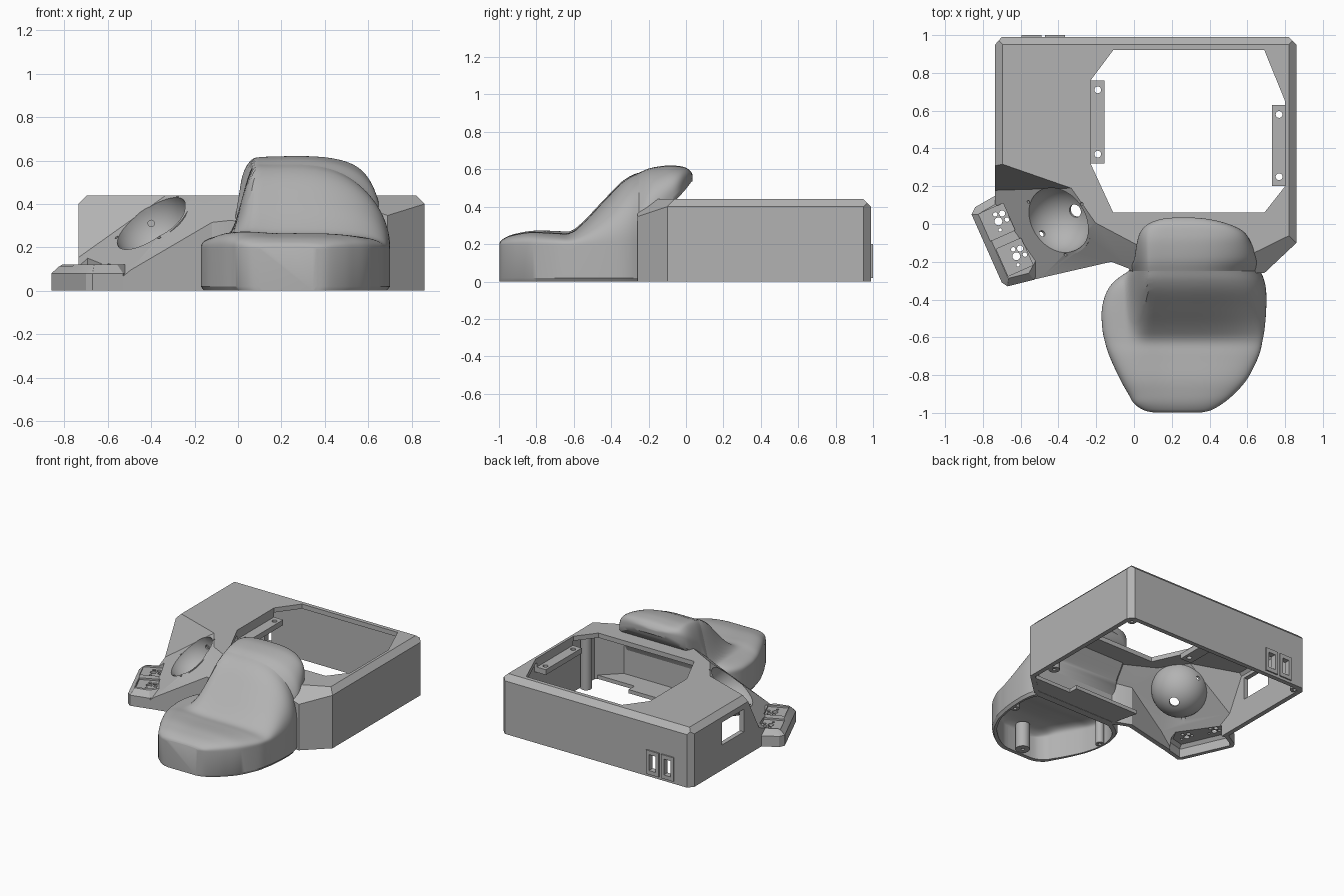
import bpy, bmesh, math
from mathutils import Vector, Matrix

if "Cube" in bpy.data.objects:
    bpy.data.objects.remove(bpy.data.objects["Cube"])

grey = bpy.data.materials.new("plain grey")
grey.use_nodes = True
grey.diffuse_color = (0.45, 0.45, 0.45, 1)
grey.node_tree.nodes["Principled BSDF"].inputs["Base Color"].default_value = (0.45, 0.45, 0.45, 1)

UP = Vector((0, 0, 1))
WALL = 0.035


def finish(bm, name):
    bmesh.ops.recalc_face_normals(bm, faces=bm.faces)
    mesh = bpy.data.meshes.new(name)
    bm.to_mesh(mesh)
    bm.free()
    mesh.materials.append(grey)
    ob = bpy.data.objects.new(name, mesh)
    bpy.context.scene.collection.objects.link(ob)
    return ob


def combine(target, tool, operation="DIFFERENCE"):
    mod = target.modifiers.new("combine", "BOOLEAN")
    mod.operation, mod.object, mod.solver = operation, tool, "EXACT"
    with bpy.context.temp_override(object=target, active_object=target):
        bpy.ops.object.modifier_apply(modifier=mod.name)
    bpy.data.objects.remove(tool)


def smooth(ob):
    bpy.ops.object.select_all(action="DESELECT")
    ob.select_set(True)
    bpy.context.view_layer.objects.active = ob
    bpy.ops.object.shade_smooth_by_angle(angle=math.radians(32))


def inset(pts, d):
    # mitred inward offset of a counter-clockwise outline
    out = []
    for i, p in enumerate(pts):
        p, a, b = Vector(p), Vector(pts[i - 1]), Vector(pts[(i + 1) % len(pts)])
        e, f = (p - a).normalized(), (b - p).normalized()
        n, m = Vector((-e.y, e.x)), Vector((-f.y, f.x))
        out.append(p + (n + m) * d / (1 + n.dot(m)))
    return out


def clip(bm, co, no):
    bmesh.ops.bisect_plane(bm, geom=bm.verts[:] + bm.edges[:] + bm.faces[:],
                           plane_co=co, plane_no=no, clear_outer=True)
    bmesh.ops.holes_fill(bm, edges=[e for e in bm.edges if e.is_boundary], sides=0)


def block(name, outline, z0, z1, planes=(), d=0.0):
    # extruded outline trimmed by planes, everything but the base moved in by d
    bm = bmesh.new()
    face = bm.faces.new([bm.verts.new((p.x, p.y, z0)) for p in inset(outline, d)])
    top = bmesh.ops.extrude_face_region(bm, geom=[face])["geom"]
    for v in top:
        if isinstance(v, bmesh.types.BMVert):
            v.co.z = z1 - d
    for co, no in planes:
        clip(bm, co - no * d, no)
    return finish(bm, name)


def box(name, lo, hi):
    return block(name, [(lo[0], lo[1]), (hi[0], lo[1]), (hi[0], hi[1]), (lo[0], hi[1])], lo[2], hi[2])


def cylinder(name, co, axis, r, depth, segments=24):
    bm = bmesh.new()
    rot = UP.rotation_difference(Vector(axis)).to_matrix().to_4x4()
    bmesh.ops.create_cone(bm, cap_ends=True, segments=segments, radius1=r, radius2=r,
                          depth=depth, matrix=Matrix.Translation(co) @ rot)
    return finish(bm, name)


def ball(name, co, r, plane):
    bm = bmesh.new()
    bmesh.ops.create_uvsphere(bm, u_segments=48, v_segments=24, radius=r, matrix=Matrix.Translation(co))
    clip(bm, *plane)
    return finish(bm, name)


def edge_chamfer(p, q, z):
    o = Vector((q[1] - p[1], p[0] - q[0], 0)).normalized()
    return Vector((*p, z)), (o + UP).normalized()


def plane3(a, b, c):
    a, b, c = Vector(a), Vector(b), Vector(c)
    n = (b - a).cross(c - a).normalized()
    return a, n if n.z > 0 else -n


# Housing: outer solid, sloped corner cut away, then hollowed from below
house = [(-.735, .95), (-.735, .05), (-.60, -.31), (-.12, -.20), (-.03, -.235), (0, -.26),
         (.69, -.26), (.86, -.10), (.86, .95), (.82, .99), (-.70, .99)]
house_planes = [edge_chamfer((-.735, .9), (-.735, 0), .40), edge_chamfer((.86, 0), (.86, .9), .40),
                edge_chamfer((.8, .99), (-.7, .99), .40),
                plane3((.86, -.10, .40), (.69, -.27, .34), (.60, -.17, .44)),
                plane3((-.5, -.29, .09), (-.12, -.20, .315), (-.45, -.20, .18))]
cup = Vector((-.40, .02, .31))
slope_n = Vector((-.53, -.37, .76)).normalized()
steep = plane3((-.735, .33, .44), (-.39, .21, .44), (-.735, .15, .10))
wedge_planes = [(cup, -slope_n), (steep[0], -steep[1])]
square = [(-2, -2), (2, -2), (2, 2), (-2, 2)]

tray = [(-.86, .05), (-.70, -.31), (-.67, -.33), (-.53, -.295), (-.45, -.15), (-.62, .14),
        (-.735, .15), (-.84, .09)]
tray_planes = [edge_chamfer(tray[i], tray[(i + 1) % 8], .08) for i in (0, 1, 2, 3, 6, 7)]

housing = block("housing", house, 0, .44, house_planes)
combine(housing, block("wedge", square, -.5, 1, wedge_planes))
combine(housing, block("tray", tray, 0, .12, tray_planes), "UNION")
hollow = block("hollow", house, -.1, .44, house_planes, WALL)
combine(hollow, block("inner_wedge", square, -.6, 1, wedge_planes, -WALL))
combine(housing, hollow)
combine(housing, block("tray_hollow", tray, -.1, .12, tray_planes, .03))

# Octagonal opening in the roof
opening = [(-.23, .76), (-.23, .32), (-.11, .06), (.69, .06), (.80, .20), (.80, .65), (.69, .92), (-.11, .92)]
combine(housing, block("opening", opening, .30, .6))

# Ball cup on the slope
combine(housing, ball("cup_shell", cup, .20, (cup - slope_n * .01, slope_n)), "UNION")
combine(housing, ball("cup_space", cup, .185, (cup + slope_n * .01, slope_n)))
combine(housing, cylinder("cup_mouth", cup + slope_n * .15, slope_n, .184, .3, 48))
for way, r in ((Vector((.09, .05, -.153)), .035), (Vector((-.085, -.07, -.145)), .017), (Vector((0, 1, 0)), .015)):
    combine(housing, cylinder("cup_hole", cup + way.normalized() * .2, way, r, .12))
side = slope_n.cross(UP).normalized()
for k in range(3):
    out = Matrix.Rotation(math.radians(120 * k + 30), 3, slope_n) @ side
    combine(housing, cylinder("rim_hole", cup + out * .197, slope_n, .008, .04, 12))

# Key recesses in the low tray
along, across = Vector((.406, -.914, 0)), Vector((.914, .406, 0))
for centre in (Vector((-.727, .01, .12)), Vector((-.632, -.175, .12))):
    corners = [centre + across * (.072 * i) + along * (.078 * j) for i, j in ((-1, 1), (1, 1), (1, -1), (-1, -1))]
    combine(housing, block("key_recess", [c.xy for c in corners], .107, .2))
    for i, j, r in ((.01, 0, .021), (.045, -.03, .016), (.01, -.04, .012), (.055, .01, .012), (0, .045, .009)):
        combine(housing, cylinder("key_hole", centre + across * i + along * j, UP, r, .1, 16))

# Side window and rear sockets
combine(housing, box("window", (-.8, .36, .19), (-.65, .62, .36)))
for x in (-.543, -.418):
    combine(housing, box("socket_frame", (x - .052, .97, .02), (x + .052, 1.0, .20)), "UNION")
    combine(housing, box("socket_hole", (x - .028, .9, .05), (x + .028, 1.1, .17)))
smooth(housing)

# Floor plate behind the palm pad, stepped on one side
block("floor_plate", [(0, -.24), (.68, -.24), (.83, -.10), (.5, -.10), (.5, -.03), (-.05, -.03)], .002, .03)

# Screw brackets beside the opening
for name, x0, x1, y0, y1, hx, wx in (("right_bracket", -.25, -.155, .32, .76, -.192, -.25),
                                     ("left_bracket", .73, .835, .20, .63, .768, .805)):
    bracket = box(name, (x0, y0, .33), (x1, y1, .37))
    combine(bracket, box("web", (wx, y0, .335), (wx + .018, y1, .42)), "UNION")
    for y in (y0 + .05, y1 - .05):
        combine(bracket, cylinder("screw_hole", (hx, y, .35), UP, .018, .2))
    smooth(bracket)

# Screw posts against the walls
for x, y, r, h in ((-.68, .93, .032, .4), (.80, .93, .032, .4), (.785, .07, .04, .4),
                   (-.125, -.52, .03, .2), (.645, -.52, .03, .2), (.24, -.92, .05, .2)):
    post = cylinder("screw_post", (x, y, h / 2 + .002), UP, r, h - .004)
    combine(post, cylinder("post_hole", (x, y, 0), UP, .012, .1, 12))
    smooth(post)


def loft(name, stations, ring, steps=5):
    # rings along y through smoothly interpolated stations
    st = [Vector(s) for s in stations]
    st = [st[0]] + st + [st[-1]]
    rows = []
    for i in range(1, len(st) - 2):
        a, b, c, d = st[i - 1:i + 3]
        for k in range(steps):
            t = k / steps
            rows.append(b + (c - a) * (t / 2) + (a * 2 - b * 5 + c * 4 - d) * (t * t / 2)
                        + (b * 3 - a - c * 3 + d) * (t ** 3 / 2))
    rows.append(st[-1])
    bm = bmesh.new()
    rings = [[bm.verts.new((x, r[0], z)) for x, z in ring(*r[1:])] for r in rows]
    n = len(rings[0])
    for p, q in zip(rings, rings[1:]):
        for j in range(n):
            bm.faces.new((p[j], p[(j + 1) % n], q[(j + 1) % n], q[j]))
    bm.faces.new(rings[0])
    bm.faces.new(rings[-1])
    return finish(bm, name)


def ease(t):
    t = min(max(t, 0), 1)
    return t * t * (3 - 2 * t)


def palm_ring(xl, xr, zc, zt, rise, foot):
    # chamfered foot, upright sides, dome lower on the left, plus the hump
    pts = [(xl + .015, foot), (xl, foot + .02)]
    for k in range(57):
        t = math.pi * (1 - k / 56)
        c, s = math.cos(t), math.sin(t)
        x = (xl + xr) / 2 + (xr - xl) / 2 * math.copysign(abs(c) ** (2 / 3), c)
        dome = (zt - zc) * s ** (2 / 3) if k % 56 else 0
        u = min(max((x - .25) / (xr - .25), 0), 1)
        hump = ease((x + .05) / .13) * (1 - u ** 2.3) ** .45
        pts.append((x, zc + dome * (1 - .28 * ease((x + .1) / .3)) + rise * hump))
    return pts + [(xr, foot + .02), (xr - .015, foot)]


# Palm pad, hollow from below
front = [(-.997, .10, .36, .212, 0), (-.985, .05, .41, .235, 0), (-.95, 0, .47, .262, 0),
         (-.90, -.03, .53, .28, 0), (-.82, -.075, .60, .294, 0), (-.70, -.13, .66, .288, 0),
         (-.62, -.155, .68, .276, .01), (-.55, -.168, .692, .272, .065), (-.45, -.17, .70, .272, .17),
         (-.36, -.145, .70, .275, .262), (-.30, -.10, .69, .275, .308), (-.25, -.03, .67, .272, .333)]
pad = loft("palm_pad", [(y, xl, xr, .19, zt, rise, 0) for y, xl, xr, zt, rise in front], palm_ring)
combine(pad, loft("pad_cavity", [((y + .63) * .92 - .63, xl + .03, xr - .03, .17, zt - .04, 0, -.05)
                                 for y, xl, xr, zt, rise in front], palm_ring))
smooth(pad)

# Raised palm hump that leans back over the housing
hump_rows = [(-.25, -.03, .67, .19, .272, .333, .16), (-.19, 0, .655, .33, .43, .205, .28),
             (-.10, .015, .62, .43, .55, .104, .385), (-.04, .035, .58, .48, .595, .055, .45),
             (0, .075, .50, .525, .61, .022, .495), (.025, .14, .40, .555, .59, .008, .528),
             (.035, .22, .30, .562, .575, 0, .537)]
smooth(loft("palm_hump", hump_rows, palm_ring))
